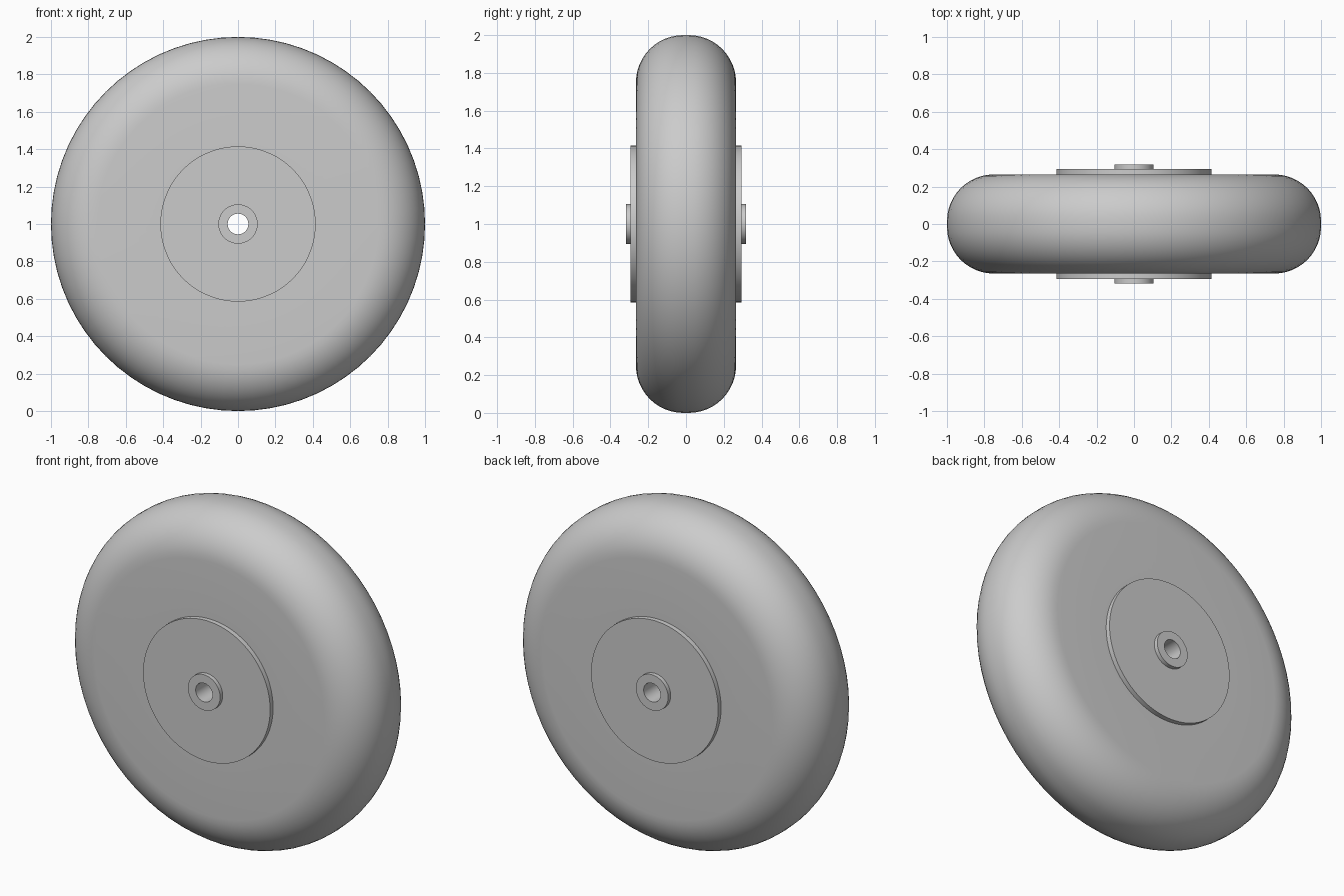
import bpy, bmesh
from math import sin, cos, pi, radians

cube = bpy.data.objects.get("Cube")
if cube:
    bpy.data.objects.remove(cube, do_unlink=True)

grey = bpy.data.materials.new("plain grey")
grey.use_nodes = True
colour = (0.6, 0.6, 0.6, 1)
grey.diffuse_color = colour
grey.node_tree.nodes["Principled BSDF"].inputs["Base Color"].default_value = colour

# Main dimensions
CENTRE_Z = 1.0
TYRE_R, TYRE_HALF, SHOULDER = 1.0, 0.265, 0.25
DISC_R, DISC_HALF = 0.415, 0.293
HUB_R, HUB_HALF, BORE_R = 0.105, 0.317, 0.055


def lathe(name, profile, segments=72):
    """Spin a (radius, y) profile around the axle."""
    bm = bmesh.new()
    rings = []
    for r, y in profile:
        rings.append([bm.verts.new((r * cos(2 * pi * i / segments), y,
                                    r * sin(2 * pi * i / segments)))
                      for i in range(segments)])
    for a, b in zip(rings, rings[1:]):
        for i in range(segments):
            j = (i + 1) % segments
            bm.faces.new((a[i], a[j], b[j], b[i]))
    mesh = bpy.data.meshes.new(name)
    bm.to_mesh(mesh)
    bm.free()
    mesh.materials.append(grey)
    obj = bpy.data.objects.new(name, mesh)
    obj.location.z = CENTRE_Z
    bpy.context.collection.objects.link(obj)
    bpy.ops.object.select_all(action='DESELECT')
    obj.select_set(True)
    bpy.context.view_layer.objects.active = obj
    bpy.ops.object.shade_smooth_by_angle(angle=radians(30))
    return obj


# Tyre: flat side walls joined by rounded shoulders
steps = 12
arc = [(TYRE_R - SHOULDER + SHOULDER * sin(pi / 2 * k / steps),
        -(TYRE_HALF - SHOULDER) - SHOULDER * cos(pi / 2 * k / steps))
       for k in range(steps + 1)]
half = [(DISC_R, -TYRE_HALF)] + arc
lathe("tyre", half + [(r, -y) for r, y in reversed(half)])

# Raised wheel disc on each side
for side, label in ((-1, "front"), (1, "back")):
    plate = [(HUB_R, side * DISC_HALF), (DISC_R, side * DISC_HALF),
             (DISC_R, side * TYRE_HALF)]
    lathe(label + "_wheel_disc", plate if side < 0 else plate[::-1])

# Hub: two collars joined by the open axle bore
lathe("hub", [(HUB_R, DISC_HALF), (HUB_R, HUB_HALF), (BORE_R, HUB_HALF),
              (BORE_R, -HUB_HALF), (HUB_R, -HUB_HALF), (HUB_R, -DISC_HALF)])
